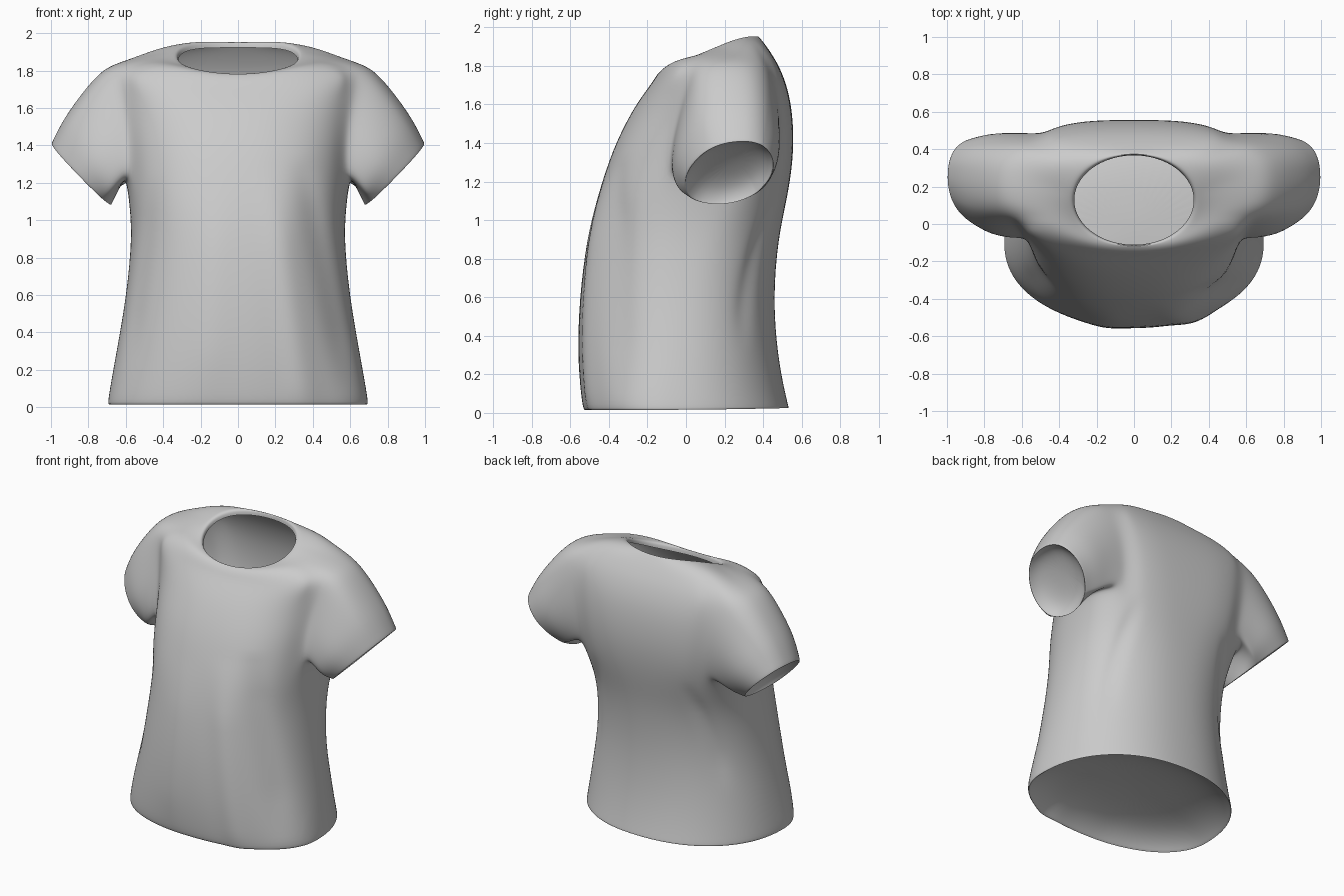
import bpy, bmesh, math
from mathutils import Vector

if "Cube" in bpy.data.objects:
    bpy.data.objects.remove(bpy.data.objects["Cube"])

N = 48  # columns around the body

# Body sections: half width, front y, back y, side y, (front, side, back z), front/back roundness
ROWS = [
    (.70, -.53, .54, -.1, (.0, .0, .01), 2.2, 2.2),
    (.69, -.545, .52, -.1, (.08, .08, .08), 2.2, 2.2),
    (.65, -.562, .475, -.06, (.3, .3, .3), 2.2, 2.2),
    (.597, -.552, .453, -.03, (.6, .6, .6), 2.2, 2.2),
    (.568, -.512, .478, .04, (.9, .9, .9), 2.3, 2.3),
    (.58, -.465, .522, .12, (1.1, 1.09, 1.1), 2.5, 2.5),
    (.60, -.42, .548, .18, (1.25, 1.24, 1.25), 2.5, 2.8),
    (.61, -.365, .56, .2, (1.4, 1.4, 1.4), 2.5, 3),
    (.625, -.295, .553, .2, (1.54, 1.55, 1.55), 2.4, 3.2),
    (.66, -.235, .53, .2, (1.635, 1.71, 1.68), 2.3, 3.2),
    (.71, -.175, .49, .2, (1.715, 1.83, 1.785), 2.25, 3.1),
]
ARM_ROW, TOP_ROW = 6, 10


def section(row, i):
    a, yf, yb, yc, (zf, zs, zb), nf, nb = row
    t = 2 * math.pi * i / N
    c, s = math.cos(t), math.sin(t)
    n, b, z_end = (nf, yc - yf, zf) if s < 0 else (nb, yb - yc, zb)
    x = math.copysign(a * abs(c) ** (2 / n), c)
    y = yc + math.copysign(b * abs(s) ** (2 / n), s)
    return Vector((x, y, zs + (z_end - zs) * abs(s) ** 1.5))


def neck(i):
    t = 2 * math.pi * i / N
    y = .128 + .243 * math.sin(t)
    s = (y + .115) / .486
    rise = .5 * math.sin(math.pi / 2 * s) + .5 * s * s * (3 - 2 * s)
    return Vector((.325 * math.cos(t), y, 1.785 + .175 * rise))


bm = bmesh.new()


def ring(points):
    return [bm.verts.new(p) for p in points]


def skin(a, b, skip=()):
    n = len(a)
    for i in range(n):
        if i not in skip:
            j = (i + 1) % n
            bm.faces.new((a[i], a[j], b[j], b[i]))


def dish(loop, centre, depth, flip=False):
    """Close an opening with a shallow hollow."""
    rim = [v.co.copy() for v in loop]
    mid = sum(rim, Vector()) / len(rim)
    for size, d in ((.97, .2), (.8, .65), (.5, .9)):
        nxt = ring(mid + (p - mid) * size + depth * d for p in rim)
        skin(*((nxt, loop) if flip else (loop, nxt)))
        loop = nxt
    c = bm.verts.new(mid + depth)
    for a, b in zip(loop, loop[1:] + loop[:1]):
        bm.faces.new((b, a, c) if flip else (a, b, c))


# Body and shoulder yoke, ending in a turned-in neckline
rings = [ring(section(r, i) for i in range(N)) for r in ROWS]
for t in (.3, .6, .88, 1):
    rings.append(ring(
        section(ROWS[-1], i).lerp(neck(i), t) + Vector((0, 0, math.sin(math.pi * t) * (
            .012 + .028 * math.sin(4 * math.pi * i / N) ** 2))) for i in range(N)))
mid = Vector((0, .13, 1.8))
rings.append(ring(mid + (neck(i) - mid) * .985 - Vector((0, 0, .035)) for i in range(N)))

# Columns left open for the armholes (right side, left side)
arms = {1: (-3, 6), -1: (N // 2 - 6, N // 2 + 3)}
holes = {i % N for lo, hi in arms.values() for i in range(lo, hi)}
for k in range(len(rings) - 1):
    skin(rings[k], rings[k + 1], holes if ARM_ROW <= k < TOP_ROW else ())

# Sleeves grown from the armhole edges to a tilted oval cuff
for side, (lo, hi) in arms.items():
    edge = [rings[ARM_ROW][i % N] for i in range(lo, hi)]
    edge += [rings[k][hi % N] for k in range(ARM_ROW, TOP_ROW)]
    edge += [rings[TOP_ROW][i % N] for i in range(hi, lo, -1)]
    edge += [rings[k][lo % N] for k in range(TOP_ROW, ARM_ROW, -1)]
    centre = Vector((side * .84, .225, 1.24))
    up, across = Vector((side * .163, .03, .163)), Vector((0, .236, .025))
    cuff, angles = [], []
    soften = set(edge)
    for v in edge:
        soften.update(e.other_vert(v) for e in v.link_edges)
        ang = math.atan2((v.co.z - 1.52) / .29, (v.co.y - .21) / .27)
        angles.append(ang)
        cuff.append(centre + up * math.sin(ang) + across * math.cos(ang))
    last = edge
    for t in (.12, .4, .7, .93, 1):
        bulge = math.sin(math.pi * t)
        nxt = ring(v.co.lerp(p, t) + bulge * Vector((
            side * .02 * max(0, math.sin(g)),
            (.03 if math.cos(g) > 0 else .06) * math.cos(g),
            .02 * max(0, math.sin(g)))) for v, p, g in zip(edge, cuff, angles))
        skin(last, nxt)
        if t < .5:
            soften.update(nxt)
        last = nxt
    dish(last, centre, Vector((-side * .06, 0, .06)))
    # relax the seam so that sleeve and body flow together
    for _ in range(2):
        bmesh.ops.smooth_vert(bm, verts=list(soften), factor=.5,
                              use_axis_x=True, use_axis_y=True, use_axis_z=True)

# Hollow underside
dish(rings[0], Vector(), Vector((0, 0, .16)), True)

mesh = bpy.data.meshes.new("shirt")
bm.to_mesh(mesh)
bm.free()
shirt = bpy.data.objects.new("shirt", mesh)
bpy.context.collection.objects.link(shirt)
bpy.context.view_layer.objects.active = shirt
shirt.select_set(True)
sub = shirt.modifiers.new("smooth", 'SUBSURF')
sub.levels = 2
bpy.ops.object.modifier_apply(modifier=sub.name)

# Soft drape folds: face (-1 front, 1 back), x and z at top, x and z at bottom, height, width
FOLDS = [
    (-1, .20, 1.15, .36, .0, .02, .09),
    (-1, .36, 1.25, .56, .3, -.025, .07),
    (-1, -.46, 1.15, -.56, .4, -.02, .05),
    (-1, -.12, 1.1, -.16, .2, .008, .1),
    (1, -.36, 1.12, -.48, .55, -.015, .045),
    (1, .38, 1.12, .48, .5, -.015, .045),
]
for v in shirt.data.vertices:
    x, y, z = v.co
    if z > 1.3 or abs(x) > .66:
        continue
    for face, x0, z0, x1, z1, h, w in FOLDS:
        if face * (y - .05) < .1:
            continue
        t = (z0 - z) / (z0 - z1)
        fade = max(0, min(1, t * 3 + .3)) * max(0, min(1, (1.25 - t) * 3))
        d = (x - x0 - (x1 - x0) * t) / w
        v.co.y += face * h * fade * math.exp(-d * d)

bpy.ops.object.shade_smooth_by_angle(angle=math.radians(50))
